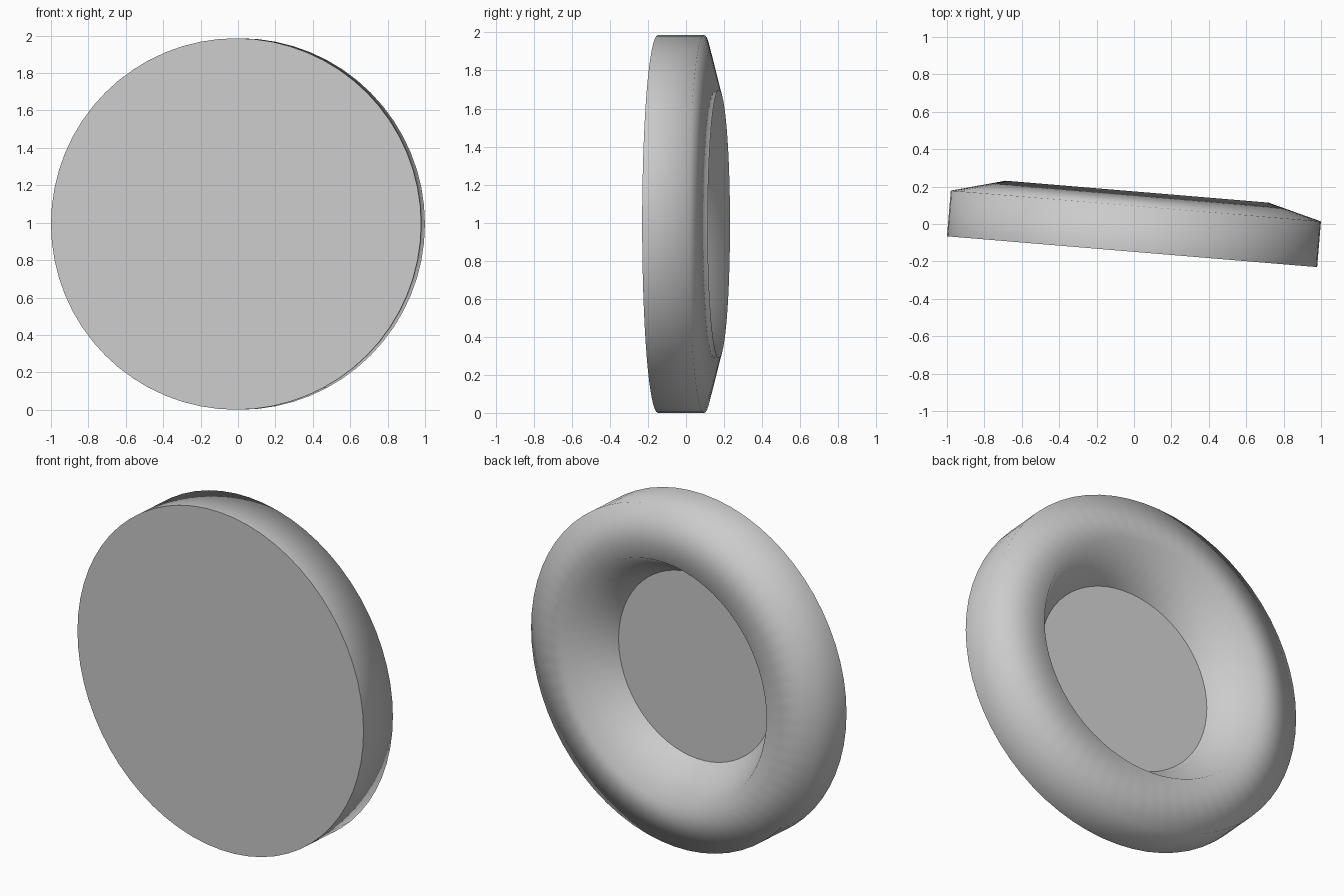
import bpy, bmesh, math
from mathutils import Matrix, Vector

if "Cube" in bpy.data.objects:
    bpy.data.objects.remove(bpy.data.objects["Cube"])

SEGMENTS = 64
RADIUS = 0.993
TURN = math.radians(-4.76)

# Half profile of the dished disc: (radius, depth behind the front face)
PROFILE = [(RADIUS, 0.0), (RADIUS, 0.245), (0.705, 0.322), (0.543, 0.056)]


def ring(bm, radius, depth):
    step = 2 * math.pi / SEGMENTS
    return [bm.verts.new((radius * math.cos(i * step), depth, radius * math.sin(i * step)))
            for i in range(SEGMENTS)]


bm = bmesh.new()
rings = [ring(bm, r, d) for r, d in PROFILE]

# Outer wall, chamfer and sloping inner wall share smooth shading
for a, b in zip(rings, rings[1:]):
    for i in range(SEGMENTS):
        j = (i + 1) % SEGMENTS
        bm.faces.new((a[i], a[j], b[j], b[i])).smooth = True

# Flat front face and dish floor with crisp borders
for loop in (rings[0], rings[-1]):
    cap = bm.faces.new(loop)
    for edge in cap.edges:
        edge.smooth = False
bmesh.ops.recalc_face_normals(bm, faces=bm.faces)

# Slightly turned, standing on the ground
bm.transform(Matrix.Translation(Vector((-0.0104, -0.148, RADIUS))) @ Matrix.Rotation(TURN, 4, 'Z'))

mesh = bpy.data.meshes.new("dished_disc")
bm.to_mesh(mesh)
bm.free()
bpy.context.collection.objects.link(bpy.data.objects.new("dished_disc", mesh))
